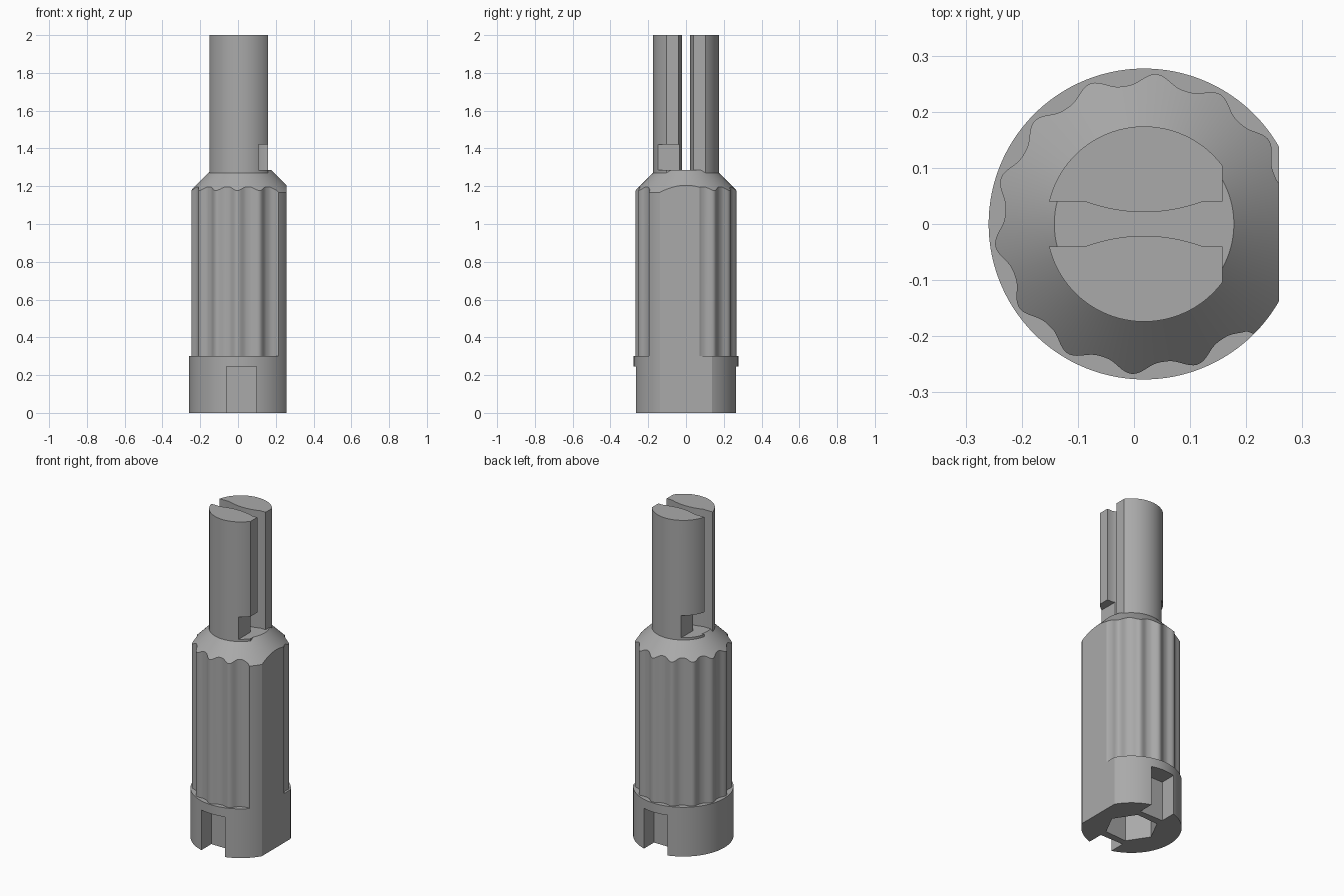
import bpy, bmesh
from math import sin, cos, pi, radians, degrees, sqrt, asin

cube = bpy.data.objects.get("Cube")
if cube:
    bpy.data.objects.remove(cube, do_unlink=True)

CX = 0.018           # axis of the turned shapes
FLAT_X = 0.258       # side flat on the body
BASE_R, STEM_R, NECK_R = 0.277, 0.174, 0.16
NECK_Z, TOP_Z = 1.285, 2.0

grey = bpy.data.materials.new("plain grey")
grey.use_nodes = True
grey.diffuse_color = (0.4, 0.4, 0.4, 1)
grey.node_tree.nodes["Principled BSDF"].inputs["Base Color"].default_value = (0.4, 0.4, 0.4, 1)


def make_object(name, bm):
    bmesh.ops.recalc_face_normals(bm, faces=bm.faces)
    mesh = bpy.data.meshes.new(name)
    bm.to_mesh(mesh)
    bm.free()
    obj = bpy.data.objects.new(name, mesh)
    bpy.context.collection.objects.link(obj)
    mesh.materials.append(grey)
    return obj


def prism(name, outline, z0, z1):
    bm = bmesh.new()
    face = bm.faces.new([bm.verts.new((x, y, z0)) for x, y in outline])
    top = bmesh.ops.extrude_face_region(bm, geom=[face])["geom"]
    bmesh.ops.translate(bm, vec=(0, 0, z1 - z0),
                        verts=[v for v in top if isinstance(v, bmesh.types.BMVert)])
    return make_object(name, bm)


def box(name, x0, x1, y0, y1, z0, z1):
    return prism(name, [(x0, y0), (x1, y0), (x1, y1), (x0, y1)], z0, z1)


def cut(obj, cutter):
    cutter.hide_render = True
    mod = obj.modifiers.new("cut", "BOOLEAN")
    mod.operation, mod.solver, mod.object = "DIFFERENCE", "EXACT", cutter
    bpy.context.view_layer.objects.active = obj
    bpy.ops.object.modifier_apply(modifier=mod.name)
    bpy.data.objects.remove(cutter, do_unlink=True)


def smooth(obj):
    bpy.ops.object.select_all(action="DESELECT")
    obj.select_set(True)
    bpy.context.view_layer.objects.active = obj
    bpy.ops.object.shade_smooth_by_angle(angle=radians(30))


# Fluted grip with collar and conical shoulder
def grip_radius(a):
    if 314 < degrees(a) % 360:
        return BASE_R                      # plain strip beside the flat
    wave = (1 + cos(14 * (a - radians(85.3)))) / 2
    return 0.248 + 0.02 * wave ** 1.4


bm = bmesh.new()
STEPS = 280
rings = []
for level in range(5):
    ring = []
    for i in range(STEPS):
        a = 2 * pi * i / STEPS
        g = grip_radius(a)
        r, z = [(BASE_R, 0), (BASE_R, 0.3), (g, 0.3),
                (g, NECK_Z - (g - NECK_R)), (NECK_R, NECK_Z)][level]
        ring.append(bm.verts.new((CX + r * cos(a), r * sin(a), z)))
    rings.append(ring)
for low, high in zip(rings, rings[1:]):
    for i in range(STEPS):
        j = (i + 1) % STEPS
        bm.faces.new((low[i], low[j], high[j], high[i]))
bm.faces.new(rings[0])
bm.faces.new(rings[-1])
bmesh.ops.remove_doubles(bm, verts=bm.verts, dist=0.0001)

# Side flat
cutoff = bmesh.ops.bisect_plane(bm, geom=bm.verts[:] + bm.edges[:] + bm.faces[:],
                                plane_co=(FLAT_X, 0, 0), plane_no=(1, 0, 0), clear_outer=True)
rim = [e for e in cutoff["geom_cut"] if isinstance(e, bmesh.types.BMEdge)]
bmesh.ops.edgeloop_fill(bm, edges=[e for e in rim if e.is_boundary])
body = make_object("fluted_body", bm)

# Front and back collar notches, hexagonal socket underneath
for side in (-1, 1):
    ys = sorted((side * 0.17, side * 0.4))
    cut(body, box("notch_cutter", CX - 0.079, CX + 0.079, *ys, -0.1, 0.245))
hexagon = [(CX + 0.147 * cos(k * pi / 3 + 0.06), 0.147 * sin(k * pi / 3 + 0.06)) for k in range(6)]
cut(body, prism("socket_cutter", hexagon, -0.1, 0.4))
smooth(body)

# Split stem: two prongs with bulged inner faces
STEM_FLAT = 0.158
start = asin((STEM_FLAT - CX) / STEM_R)
end = -pi / 2 + asin(0.04 / STEM_R)
for side, name in ((-1, "front_prong"), (1, "back_prong")):
    outline = [(STEM_FLAT, 0.04)]
    for i in range(41):                    # outer arc
        a = start + (end - start) * i / 40
        outline.append((CX + STEM_R * sin(a), STEM_R * cos(a)))
    for i in range(17):                    # inner bulge
        t = i / 8 - 1
        outline.append((CX + 0.105 * t, 0.04 - 0.019 * (1 - t * t)))
    prong = prism(name, [(x, side * y) for x, y in outline], 1.255, TOP_Z)

    # Corner recess at the foot, on opposite sides of the two prongs
    near, far = CX - side * 0.09, CX - side * 0.3
    ys = sorted((0, side * 0.3))
    cut(prong, box("recess_cutter", *sorted((near, far)), *ys, NECK_Z, 1.42))
    smooth(prong)
